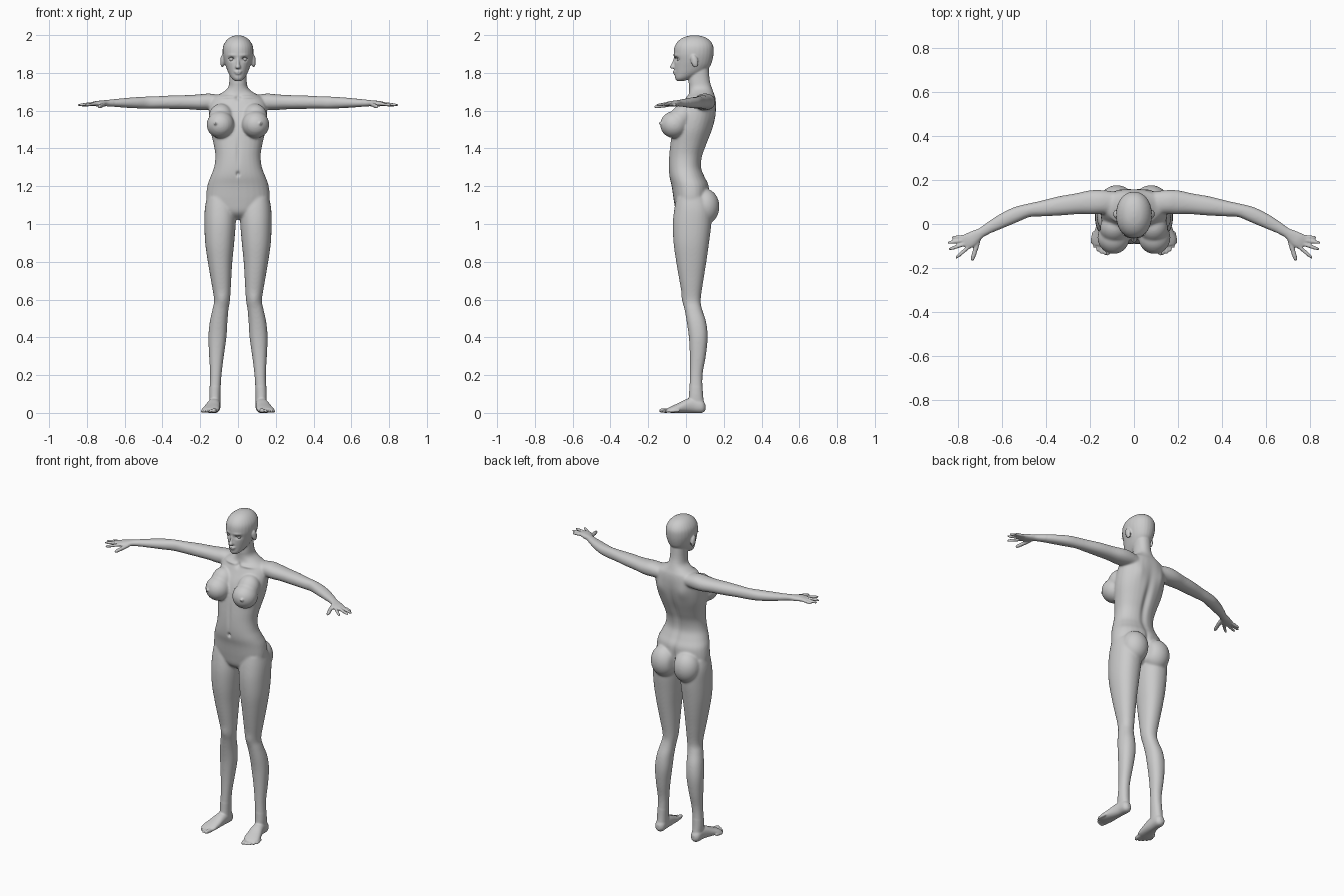
import bpy, bmesh
from math import cos, sin, pi, exp
from mathutils import Vector, Matrix

bm = bmesh.new()
Z = Vector((0, 0, 1))


def spline(rows, steps=4):
    """Catmull-Rom interpolation of rows of numbers."""
    out = []
    for i in range(len(rows) - 1):
        p0, p1 = rows[max(i - 1, 0)], rows[i]
        p2, p3 = rows[i + 1], rows[min(i + 2, len(rows) - 1)]
        for s in range(steps):
            t = s / steps
            out.append([0.5 * (2 * b + (c - a) * t + (2 * a - 5 * b + 4 * c - d) * t * t
                               + (3 * b - a - 3 * c + d) * t ** 3)
                        for a, b, c, d in zip(p0, p1, p2, p3)])
    return out + [list(rows[-1])]


def skin(rings, n=28, power=2.2):
    """Skin a closed tube through (centre, u, v) ellipse rings."""
    def sq(a):
        return abs(a) ** (2 / power) * (1 if a > 0 else -1)
    loops = [[bm.verts.new(c + u * sq(cos(2 * pi * k / n)) + v * sq(sin(2 * pi * k / n)))
              for k in range(n)] for c, u, v in rings]
    for a, b in zip(loops, loops[1:]):
        for k in range(n):
            j = (k + 1) % n
            bm.faces.new((a[k], a[j], b[j], b[k]))
    bm.faces.new(loops[0][::-1])
    bm.faces.new(loops[-1])


def upright(rows, power=2.2):
    """Rows are z, x min, x max, y front, y back."""
    skin([(Vector(((a + b) / 2, (f + k) / 2, z)), Vector((max(b - a, .002) / 2, 0, 0)),
           Vector((0, max(k - f, .002) / 2, 0))) for z, a, b, f, k in spline(rows)], power=power)


def limb(rows, side=1, n=20):
    """Rows are x, y, z, half height, half width along a level path."""
    pts = spline(rows)
    rings = []
    for i, (x, y, z, h, w) in enumerate(pts):
        t = Vector(pts[min(i + 1, len(pts) - 1)][:3]) - Vector(pts[max(i - 1, 0)][:3])
        t.x *= side
        v = Z.cross(t).normalized()
        rings.append((Vector((x * side, y, z)), Z * max(h, .001), v * max(w, .001)))
    skin(rings, n)


def blob(centre, radii, side=1, tilt=0):
    x, y, z = centre
    m = (Matrix.Translation((x * side, y, z)) @ Matrix.Rotation(tilt, 4, 'X')
         @ Matrix.Diagonal((*radii, 1)))
    bmesh.ops.create_uvsphere(bm, u_segments=32, v_segments=20, radius=1, matrix=m)


def digit(base, tip, r, side):
    b, t = Vector(base), Vector(tip)
    rows = [(*b.lerp(t, f), r * s, r * s) for f, s in
            ((-.25, .8), (0, 1), (.45, 1), (.8, .9), (.95, .6), (1, .15))]
    limb(rows, side, 12)


# Torso and neck
upright([(z, -h, h, f, b) for z, h, f, b in (
    (1.025, .03, -.01, .07), (1.06, .12, -.05, .11), (1.12, .166, -.064, .12),
    (1.2, .163, -.076, .122), (1.25, .146, -.088, .1), (1.3, .127, -.092, .082),
    (1.36, .12, -.09, .088), (1.42, .129, -.084, .11), (1.5, .147, -.072, .14),
    (1.57, .153, -.052, .156), (1.63, .15, -.02, .16), (1.67, .13, .002, .156),
    (1.692, .09, .015, .148), (1.72, .054, .016, .138), (1.76, .046, .014, .126),
    (1.83, .045, .02, .12))])

# Head
upright([(z, -h, h, f, b) for z, h, f, b in (
    (1.757, .016, -.048, -.01), (1.772, .034, -.058, .03), (1.8, .051, -.06, .09),
    (1.83, .063, -.062, .124), (1.86, .073, -.062, .138), (1.9, .081, -.065, .146),
    (1.94, .079, -.06, .145), (1.97, .063, -.04, .128), (1.99, .039, -.008, .098),
    (1.999, .01, .03, .06))], 2.1)
# Nose and lips
upright([(1.822, -.012, .012, -.078, -.04), (1.832, -.014, .014, -.086, -.04),
         (1.85, -.009, .009, -.076, -.04), (1.885, -.007, .007, -.064, -.04)])
blob((0, -.058, 1.807), (.021, .012, .006))
blob((0, -.057, 1.797), (.017, .012, .006))

LEG = [(1.14, .03, .165, -.05, .11), (1.08, .012, .176, -.062, .135), (1, .012, .178, -.07, .134),
       (.9, .02, .174, -.066, .122), (.8, .03, .16, -.052, .108), (.7, .036, .143, -.035, .092),
       (.6, .042, .127, -.016, .078), (.55, .05, .135, -.008, .085), (.48, .056, .15, .004, .107),
       (.4, .061, .157, .015, .115), (.3, .075, .153, .02, .105), (.2, .087, .148, .02, .088),
       (.1, .093, .152, .016, .09), (.04, .093, .15, .01, .098)]
FOOT = [(.122, .103, .03, .015, .012), (.123, .085, .034, .034, .029), (.125, .04, .04, .04, .032),
        (.13, 0, .036, .036, .037), (.138, -.04, .026, .026, .043), (.146, -.075, .018, .018, .046),
        (.15, -.1, .013, .011, .036)]
TOES = [(.13, -.142, .012), (.15, -.137, .0085), (.166, -.126, .008), (.181, -.11, .008),
        (.192, -.09, .008)]
ARM = [(.08, .095, 1.645, .035, .05), (.15, .1, 1.647, .044, .055), (.2, .098, 1.645, .042, .055),
       (.26, .092, 1.645, .038, .048), (.34, .082, 1.645, .036, .044), (.42, .07, 1.644, .033, .036),
       (.48, .062, 1.643, .032, .031), (.54, .042, 1.642, .03, .035), (.62, .004, 1.641, .024, .031),
       (.69, -.036, 1.64, .017, .022), (.72, -.055, 1.638, .016, .029),
       (.75, -.075, 1.637, .014, .035), (.775, -.086, 1.635, .009, .032)]
FINGERS = [((.752, -.104, 1.636), (.813, -.156, 1.629)), ((.766, -.09, 1.637), (.845, -.116, 1.63)),
           ((.77, -.073, 1.636), (.85, -.086, 1.629)), ((.766, -.057, 1.634), (.83, -.062, 1.627))]

for s in (1, -1):
    # Legs, feet and toes
    upright([(z, *sorted((a * s, b * s)), f, k) for z, a, b, f, k in LEG])
    limb(FOOT, s)
    for x, y, r in TOES:
        digit((x - .008, y + .045, .012), (x, y, r), r, s)
    # Arms, fingers and thumb
    limb(ARM, s)
    for base, tip in FINGERS:
        digit(base, tip, .0085, s)
    digit((.712, -.085, 1.632), (.738, -.168, 1.62), .011, s)
    # Chest, seat and ears
    blob((.093, -.062, 1.526), (.073, .074, .072), s)
    blob((.09, -.022, 1.565), (.065, .062, .075), s, -.5)
    blob((.12, -.132, 1.533), (.009, .012, .009), s)
    blob((.078, .1, 1.092), (.08, .077, .095), s)
    blob((.083, .045, 1.862), (.011, .019, .034), s, .25)

bmesh.ops.recalc_face_normals(bm, faces=bm.faces)
mesh = bpy.data.meshes.new("body")
bm.to_mesh(mesh)
bm.free()
body = bpy.data.objects.new("body", mesh)
bpy.context.collection.objects.link(body)


def bake(obj):
    dg = bpy.context.evaluated_depsgraph_get()
    new = bpy.data.meshes.new_from_object(obj.evaluated_get(dg))
    obj.modifiers.clear()
    obj.data = new


# Fuse the parts into one skin
mod = body.modifiers.new("fuse", 'REMESH')
mod.mode, mod.voxel_size = 'VOXEL', .0046
bake(body)

# Surface detail: centre, spread, push (mirrored)
DETAILS = [
    ((.034, -.055, 1.873), (.018, .03, .011), (0, .011, 0)),    # eye sockets
    ((.034, -.055, 1.893), (.022, .03, .007), (0, -.004, 0)),   # brows
    ((0, -.092, 1.265), (.009, .03, .012), (0, .012, 0)),       # navel
    ((0, -.09, 1.38), (.01, .03, .08), (0, .005, 0)),           # belly line
    ((0, .12, 1.4), (.02, .06, .17), (0, -.014, 0)),            # spine
    ((.08, .15, 1.57), (.035, .04, .05), (0, .008, 0)),         # shoulder blades
    ((0, .005, 1.668), (.014, .03, .014), (0, .012, 0)),        # throat notch
    ((.07, .0, 1.672), (.05, .03, .008), (0, -.008, .002)),     # collarbones
    ((.085, -.015, .6), (.028, .03, .035), (0, -.006, 0)),      # kneecaps
    ((.094, .02, 1.862), (.008, .01, .02), (-.007, 0, 0)),      # ear hollows
    ((0, .17, 1.1), (.012, .06, .08), (0, -.03, 0)),            # seat cleft
]
soft = body.vertex_groups.new(name="soft")
soft.add([v.index for v in body.data.vertices
          if abs(v.co.x) < .66 and .14 < v.co.z < 1.74 and v.co.y > -.12], 1, 'REPLACE')
for name, count, group in (("blend", 22, "soft"), ("polish", 4, "")):
    mod = body.modifiers.new(name, 'SMOOTH')
    mod.factor, mod.iterations, mod.vertex_group = .5, count, group
bake(body)
for c, r, push in DETAILS:
    for s in ((1, -1) if c[0] else (1,)):
        for v in body.data.vertices:
            dz = (v.co.z - c[2]) / r[2]
            if abs(dz) < 2.5:
                d = dz * dz + ((v.co.x - c[0] * s) / r[0]) ** 2 + ((v.co.y - c[1]) / r[1]) ** 2
                if d < 6:
                    v.co += Vector((push[0] * s, push[1], push[2])) * exp(-d)
body.data.shade_smooth()

# Eyes and lashes
for s, label in ((1, "left"), (-1, "right")):
    bm = bmesh.new()
    blob((.034, -.036, 1.873), (.014, .013, .0125), s)
    limb([(.018, -.05, 1.874, .001, .002), (.027, -.054, 1.881, .0015, .004),
          (.038, -.052, 1.882, .0015, .005), (.052, -.044, 1.877, .001, .003)], s, 8)
    bmesh.ops.recalc_face_normals(bm, faces=bm.faces)
    me = bpy.data.meshes.new(label + "_eye")
    bm.to_mesh(me)
    bm.free()
    me.shade_smooth()
    bpy.context.collection.objects.link(bpy.data.objects.new(label + "_eye", me))
